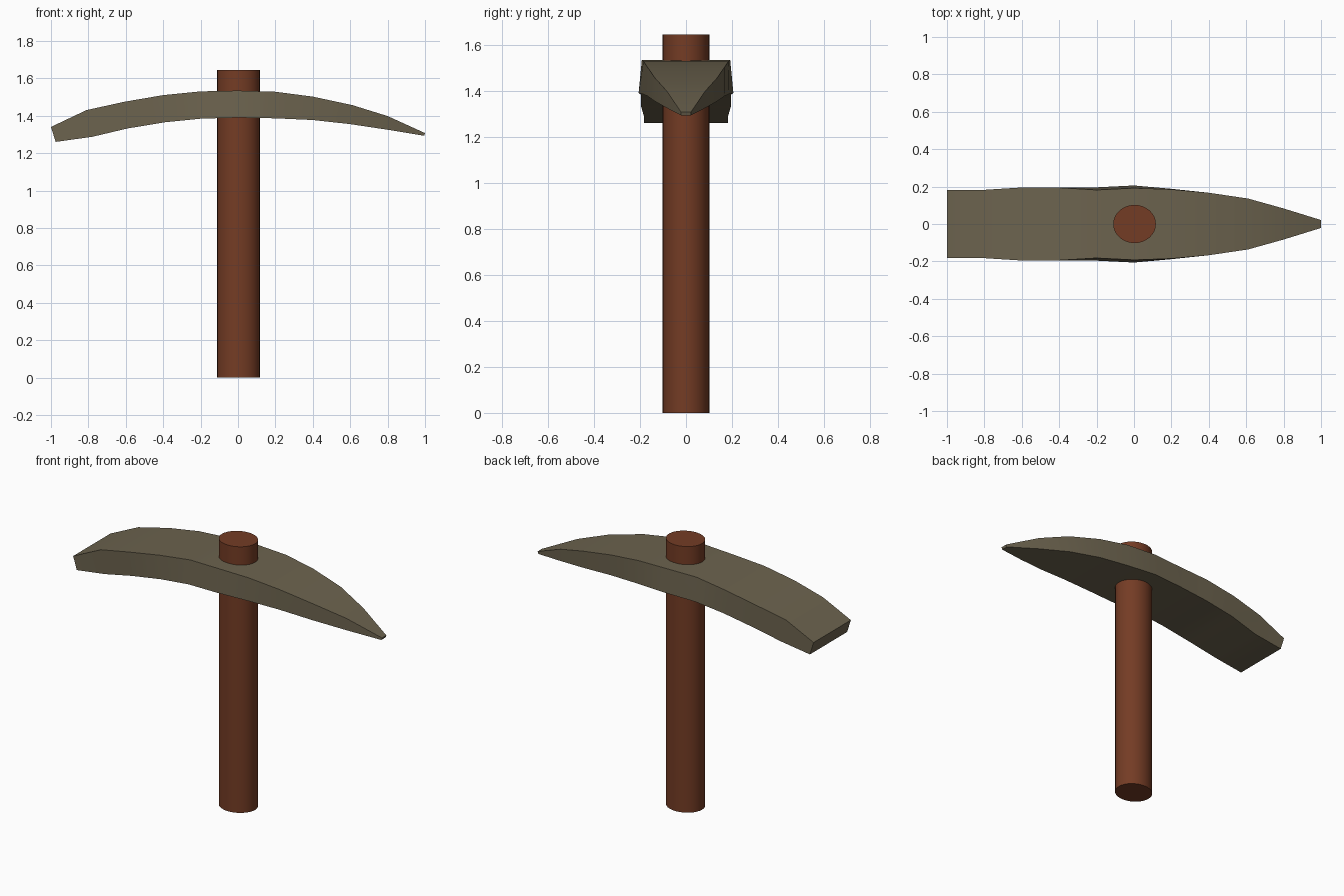
import bpy, bmesh, math

if "Cube" in bpy.data.objects:
    bpy.data.objects.remove(bpy.data.objects["Cube"])


def material(name, rgb):
    m = bpy.data.materials.new(name)
    m.diffuse_color = (*rgb, 1)
    m.use_nodes = True
    m.node_tree.nodes["Principled BSDF"].inputs["Base Color"].default_value = m.diffuse_color
    return m


def smooth(ob, degrees):
    bpy.ops.object.select_all(action='DESELECT')
    bpy.context.view_layer.objects.active = ob
    ob.select_set(True)
    bpy.ops.object.shade_smooth_by_angle(angle=math.radians(degrees))


steel = material("dull steel", (0.150, 0.125, 0.077))
wood = material("brown wood", (0.175, 0.045, 0.018))

# Handle: slightly oval shaft
bpy.ops.mesh.primitive_cylinder_add(vertices=32, radius=1, depth=1.645,
                                    location=(0.003, 0, 0.8225))
handle = bpy.context.object
handle.name = "handle"
handle.scale = (0.114, 0.102, 1)
bpy.ops.object.transform_apply(location=True, rotation=False, scale=True)
handle.data.materials.append(wood)
smooth(handle, 30)

# Head: arched bar from flat adze end to narrow point
# top x, top z, top half width, bottom x, bottom z, bottom half width
stations = [
    (-1.00, 1.340, 0.182, -0.975, 1.260, 0.182),
    (-0.81, 1.430, 0.182, -0.78, 1.287, 0.182),
    (-0.605, 1.475, 0.195, -0.59, 1.332, 0.195),
    (-0.40, 1.510, 0.194, -0.39, 1.365, 0.196),
    (-0.20, 1.530, 0.182, -0.20, 1.384, 0.196),
    (0.00, 1.534, 0.192, 0.00, 1.390, 0.206),
    (0.20, 1.528, 0.185, 0.20, 1.386, 0.188),
    (0.40, 1.502, 0.167, 0.40, 1.377, 0.167),
    (0.61, 1.457, 0.136, 0.60, 1.355, 0.136),
    (0.80, 1.398, 0.083, 0.80, 1.325, 0.083),
    (1.00, 1.307, 0.021, 0.995, 1.293, 0.021),
]
bm = bmesh.new()
rings = [[bm.verts.new(p) for p in ((tx, -tw, tz), (tx, tw, tz),
                                    (bx, bw, bz), (bx, -bw, bz))]
         for tx, tz, tw, bx, bz, bw in stations]
for a, b in zip(rings, rings[1:]):
    for i in range(4):
        j = (i + 1) % 4
        bm.faces.new((a[i], a[j], b[j], b[i]))
bm.faces.new(rings[0])
bm.faces.new(rings[-1])
bmesh.ops.recalc_face_normals(bm, faces=bm.faces)
mesh = bpy.data.meshes.new("pick_head")
bm.to_mesh(mesh)
bm.free()
head = bpy.data.objects.new("pick_head", mesh)
bpy.context.collection.objects.link(head)
mesh.materials.append(steel)
smooth(head, 30)
